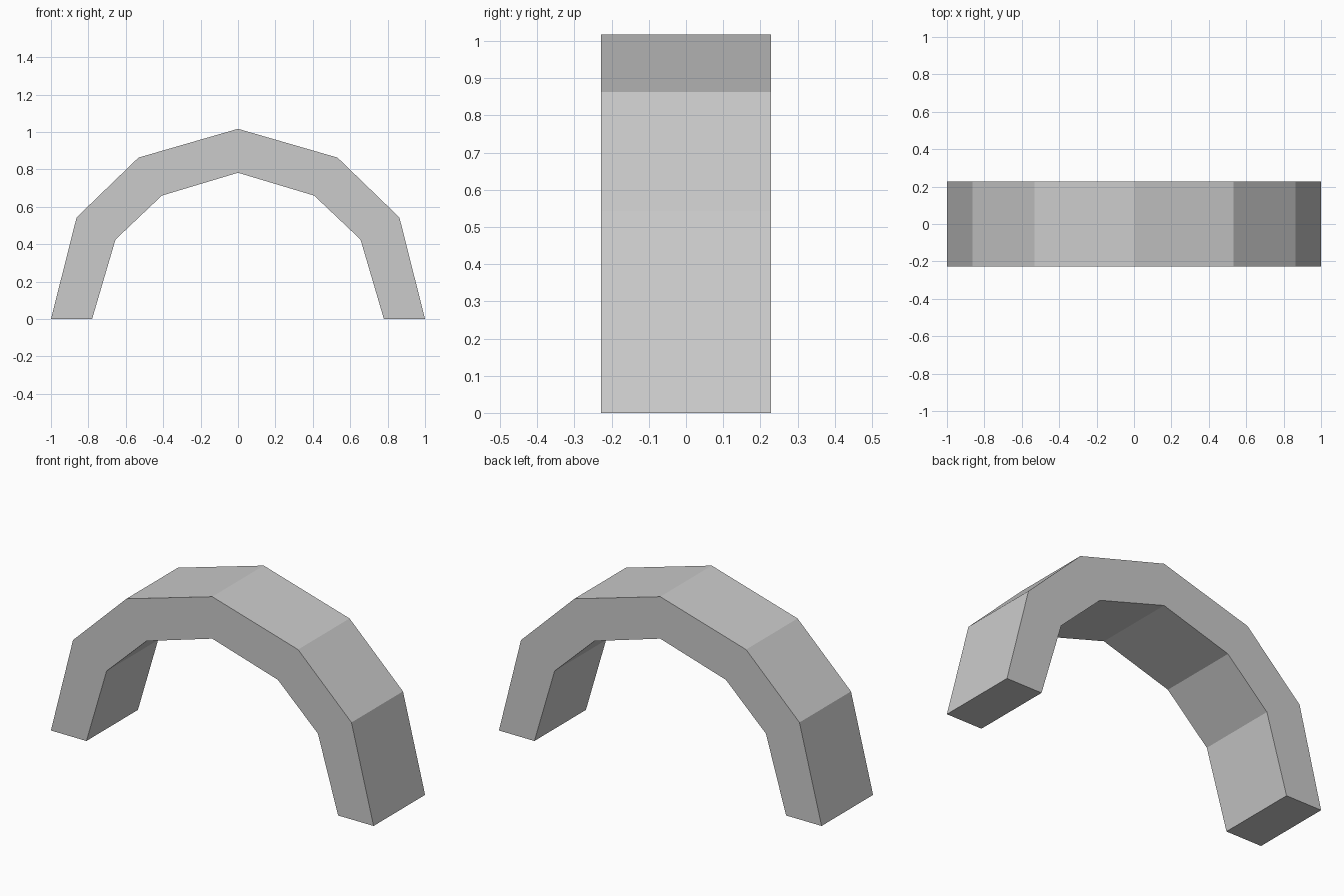
import bpy
import bmesh

cube = bpy.data.objects.get("Cube")
if cube:
    bpy.data.objects.remove(cube, do_unlink=True)

HALF_DEPTH = 0.228

# Half profiles (x, z), from foot to crown
OUTER = [(1.0, 0.0), (0.863, 0.543), (0.532, 0.863), (0.0, 1.017)]
INNER = [(0.78, 0.0), (0.655, 0.425), (0.407, 0.66), (0.0, 0.782)]


def mirrored(half):
    """Full curve from the left foot over the crown to the right foot."""
    return half + [(-x, z) for x, z in reversed(half[:-1])]


def make_material(name, colour):
    mat = bpy.data.materials.new(name)
    mat.use_nodes = True
    mat.diffuse_color = colour
    mat.node_tree.nodes["Principled BSDF"].inputs["Base Color"].default_value = colour
    return mat


# Arch: a ring of four corners at each joint, bridged into segments
bm = bmesh.new()
rings = []
for (ox, oz), (ix, iz) in zip(mirrored(OUTER), mirrored(INNER)):
    corners = [(ox, -HALF_DEPTH, oz), (ox, HALF_DEPTH, oz),
               (ix, HALF_DEPTH, iz), (ix, -HALF_DEPTH, iz)]
    rings.append([bm.verts.new(c) for c in corners])

for a, b in zip(rings, rings[1:]):
    for i in range(4):
        j = (i + 1) % 4
        bm.faces.new((a[i], a[j], b[j], b[i]))

# Flat feet
bm.faces.new(rings[0])
bm.faces.new(rings[-1])
bmesh.ops.recalc_face_normals(bm, faces=bm.faces[:])

mesh = bpy.data.meshes.new("arch")
bm.to_mesh(mesh)
bm.free()
mesh.materials.append(make_material("light_grey", (0.6, 0.6, 0.6, 1.0)))
arch = bpy.data.objects.new("arch", mesh)
bpy.context.collection.objects.link(arch)
